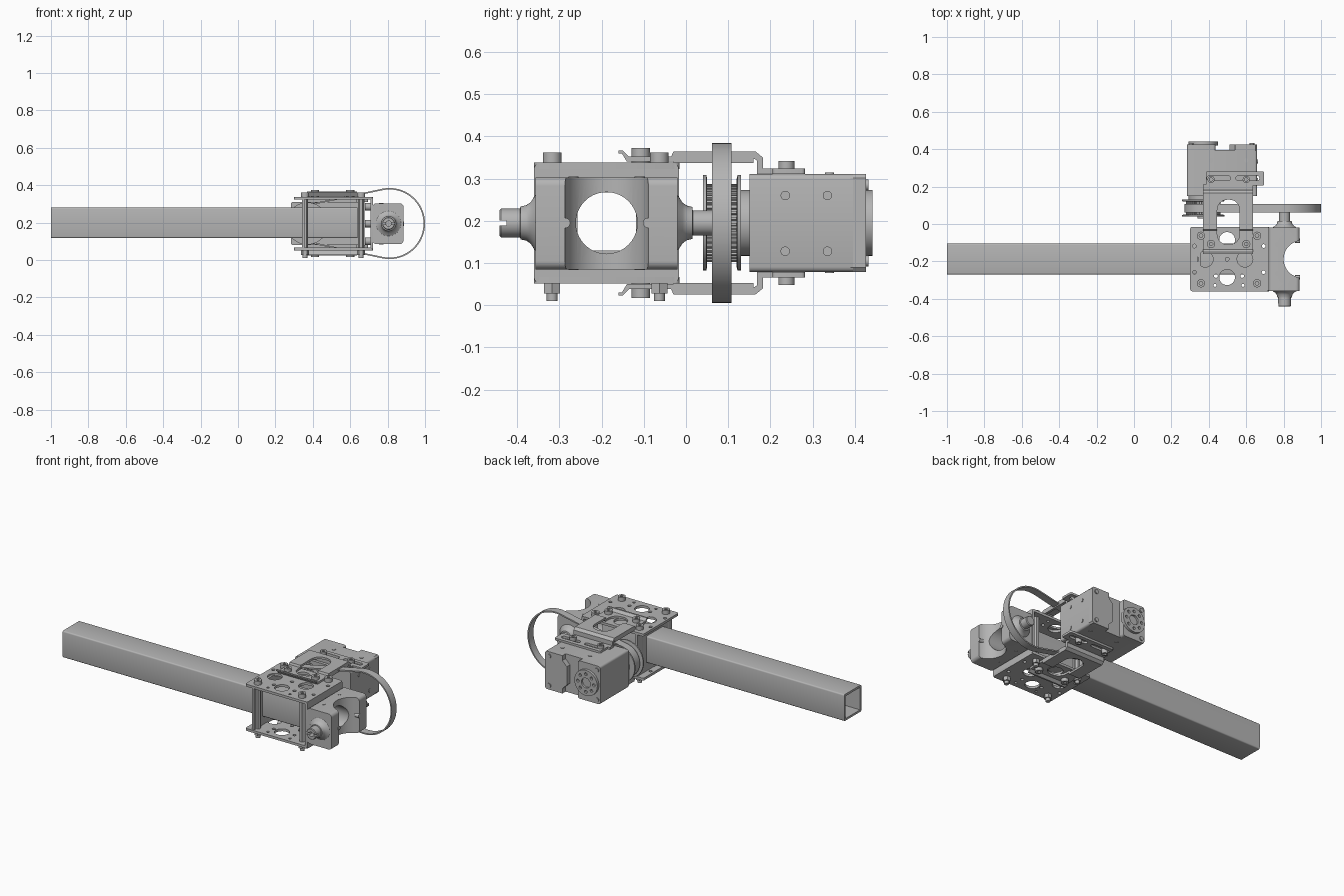
import bpy, bmesh
from math import sin, cos, pi, radians, asin

if "Cube" in bpy.data.objects:
    bpy.data.objects.remove(bpy.data.objects["Cube"])

ZC = 0.195          # horizontal symmetry plane
PX, PY = 0.508, -0.188   # centre of the plate stack

grey = bpy.data.materials.new("machined grey")
grey.use_nodes = True
grey.diffuse_color = (0.46, 0.46, 0.46, 1)
grey.node_tree.nodes["Principled BSDF"].inputs["Base Color"].default_value = grey.diffuse_color
parts = []


def finish(name, bm):
    bmesh.ops.recalc_face_normals(bm, faces=bm.faces)
    me = bpy.data.meshes.new(name)
    bm.to_mesh(me)
    bm.free()
    me.materials.append(grey)
    ob = bpy.data.objects.new(name, me)
    bpy.context.collection.objects.link(ob)
    parts.append(ob)
    return ob


def prism(name, pts, axis, lo, hi):
    """Extrude a 2D outline along an axis."""
    put = {"x": lambda a, b, t: (t, a, b), "y": lambda a, b, t: (a, t, b),
           "z": lambda a, b, t: (a, b, t)}[axis]
    bm = bmesh.new()
    low = [bm.verts.new(put(a, b, lo)) for a, b in pts]
    top = [bm.verts.new(put(a, b, hi)) for a, b in pts]
    bm.faces.new(low)
    bm.faces.new(top)
    n = len(pts)
    for i in range(n):
        j = (i + 1) % n
        bm.faces.new((low[i], low[j], top[j], top[i]))
    return finish(name, bm)


def circle(a, b, r, n=32):
    return [(a + r * cos(2 * pi * i / n), b + r * sin(2 * pi * i / n)) for i in range(n)]


def round_rect(a0, a1, b0, b1, r, n=6):
    pts = []
    for k, (a, b) in enumerate(((a1 - r, b1 - r), (a0 + r, b1 - r), (a0 + r, b0 + r), (a1 - r, b0 + r))):
        for i in range(n + 1):
            t = (k + i / n) * pi / 2
            pts.append((a + r * cos(t), b + r * sin(t)))
    return pts


def box(name, x0, x1, y0, y1, z0, z1):
    return prism(name, [(x0, y0), (x1, y0), (x1, y1), (x0, y1)], "z", z0, z1)


def rod(name, a, b, r, axis, lo, hi, n=24):
    return prism(name, circle(a, b, r, n), axis, lo, hi)


def lathe(name, x, z, profile, n=40):
    """Revolve (y, radius) points around an axis along y."""
    bm = bmesh.new()
    rings = [[bm.verts.new((a, y, b)) for a, b in circle(x, z, r, n)] for y, r in profile]
    for p, q in zip(rings, rings[1:]):
        for i in range(n):
            j = (i + 1) % n
            bm.faces.new((p[i], p[j], q[j], q[i]))
    bm.faces.new(rings[0])
    bm.faces.new(rings[-1])
    return finish(name, bm)


def cut(ob, *cutters):
    for c in cutters:
        mod = ob.modifiers.new("cut", "BOOLEAN")
        mod.operation, mod.solver, mod.object = "DIFFERENCE", "EXACT", c
        bpy.context.view_layer.objects.active = ob
        bpy.ops.object.modifier_apply(modifier=mod.name)
        parts.remove(c)
        bpy.data.objects.remove(c)


def zspan(s, a, b):
    """Heights a..b from the symmetry plane, on side s."""
    return sorted((ZC + s * a, ZC + s * b))


# Hollow square arm
arm = prism("arm_tube", round_rect(-0.27, -0.105, 0.117, 0.28, 0.008, 3), "x", -1, 0.64)
cut(arm, box("c", -1.1, 0.7, -0.257, -0.118, 0.13, 0.267))

for s, side in ((1, "upper"), (-1, "lower")):
    # Perforated clamp plate
    z0, z1 = zspan(s, 0.128, 0.143)
    plate = prism(side + "_plate", round_rect(0.3, 0.722, -0.36, -0.015, 0.012, 3), "z", z0, z1)
    holes = [(PX - 0.01, PY + 0.103, 0.042), (PX - 0.01, PY - 0.097, 0.042),
             (PX - 0.127, PY, 0.042), (PX + 0.085, PY, 0.042), (PX - 0.01, PY, 0.01)]
    for dx in (-1, 1):
        for dy in (-1, 1):
            holes += [(PX + dx * 0.07, PY + dy * 0.09, 0.01), (PX + dx * 0.185, PY + dy * 0.07, 0.01),
                      (PX + dx * 0.075, PY + dy * 0.14, 0.008)]
    cut(plate, *[rod("c", x, y, r, "z", 0, 0.4) for x, y, r in holes])

    # Stepped motor bracket with a long window
    steps = [(-0.16, 0.165), (-0.152, 0.165), (-0.14, 0.145), (-0.03, 0.145), (-0.02, 0.156),
             (0.155, 0.156), (0.168, 0.148), (0.168, 0.116), (0.21, 0.116),
             (0.21, 0.129), (0.182, 0.129), (0.182, 0.155), (0.165, 0.169),
             (-0.03, 0.169), (-0.035, 0.157), (-0.135, 0.157), (-0.15, 0.172), (-0.16, 0.172)]
    bracket = prism(side + "_bracket", [(y, ZC + s * h) for y, h in steps], "x", 0.37, 0.636)
    cut(bracket, prism("c", round_rect(0.445, 0.565, -0.11, 0.13, 0.055), "z", 0, 0.4))
    for x in (0.37, 0.622):
        box(side + "_bracket_rim", x, x + 0.014, -0.03, 0.16, *zspan(s, 0.142, 0.169))
    flange = prism(side + "_bracket_flange", round_rect(0.385, 0.695, 0.205, 0.282, 0.008, 3), "z", *zspan(s, 0.116, 0.129))
    cut(flange, *[prism("c", round_rect(x, x + 0.125, 0.232, 0.258, 0.0125), "z", 0, 0.4) for x in (0.39, 0.545)])

    # Bracket bolts: into the plate and into the motor
    for x in (0.412, 0.6):
        for y, lo, hi, r in ((-0.107, 0.14, 0.178, 0.022), (0.238, 0.11, 0.147, 0.019)):
            bolt = rod(side + "_bracket_bolt", x, y, r, "z", *zspan(s, lo, hi))
            cut(bolt, rod("c", x, y, 0.01, "z", *zspan(s, hi - 0.012, hi + 0.01), 6))
        rod(side + "_motor_screw", x, 0.34, 0.011, "z", *zspan(s, 0.11, 0.119))

# Through bolts with standoffs at the plate corners
for x in (0.358, 0.658):
    for y in (-0.317, -0.063):
        rod("standoff", x, y, 0.017, "z", 0.065, 0.325, 6)
        head = rod("corner_bolt_head", x, y, 0.022, "z", 0.337, 0.362)
        cut(head, rod("c", x, y, 0.01, "z", 0.35, 0.4, 6))
        rod("corner_nut", x, y, 0.022, "z", 0.028, 0.053, 6)
        rod("corner_bolt_end", x, y, 0.013, "z", 0.01, 0.03)

# Upright walls between the plates
rear_wall = box("inner_wall", 0.342, 0.356, -0.355, -0.02, 0.06, 0.33)
cut(rear_wall, box("c", 0.3, 0.4, -0.26, -0.115, 0.125, 0.272))
outer_wall = prism("outer_wall", round_rect(-0.36, -0.017, 0.052, 0.337, 0.015), "x", 0.708, 0.722)
cut(outer_wall, rod("c", PY, ZC, 0.073, "x", 0.6, 0.8, 40))
for y in (-0.29, -0.085):
    for z in (0.1, 0.195, 0.285):
        rod("wall_bolt", y, z, 0.02, "x", 0.68, 0.71)

# Wrist block with a vertical scoop and a cross bore
block = prism("wrist_block", round_rect(0.72, 0.885, 0.085, 0.303, 0.02), "y", -0.357, -0.02)
cut(block, rod("c", 0.9, PY, 0.1, "z", 0, 0.4, 48), rod("c", PY, ZC, 0.073, "x", 0.6, 1, 40))
for y in (-0.286, -0.09):
    rod("wrist_pin", y, ZC, 0.012, "x", 0.86, 0.888)
    for z in (0.298, 0.084):
        rod("wrist_hole_ring", 0.765, PY + (y - PY) * 0.8, 0.012, "z", z, z + 0.007)

# Flared shaft stubs either side of the wrist block
front_shaft = lathe("front_shaft", 0.805, ZC, [(-0.442, 0.03), (-0.438, 0.034), (-0.393, 0.034), (-0.392, 0.039),
                    (-0.378, 0.042), (-0.367, 0.05), (-0.36, 0.062), (-0.35, 0.075)])
cut(front_shaft, box("c", 0.7, 0.9, -0.46, -0.425, ZC - 0.006, ZC + 0.006),
    rod("c", 0.805, ZC, 0.014, "y", -0.46, -0.41))
lathe("rear_shaft", 0.805, ZC, [(-0.03, 0.075), (-0.017, 0.062), (-0.008, 0.048), (0.002, 0.041),
      (0.015, 0.038), (0.016, 0.03), (0.062, 0.03), (0.066, 0.026)])

# Drive belt: large loop on the right, small loop round the pulley
BX, SX, BR, SR = 0.81, 0.37, 0.19, 0.1


def belt_outline(off, n=40):
    a = pi / 2 + asin((BR - SR) / (BX - SX)) * 1.0
    a = pi - a if a < pi / 2 else a
    tilt = asin((BR - SR) / (BX - SX))
    a = pi / 2 + tilt
    big = [(BX + (BR - off) * cos(t), ZC + (BR - off) * sin(t)) for t in (-a + 2 * a * i / n for i in range(n + 1))]
    small = [(SX + (SR - off) * cos(t), ZC + (SR - off) * sin(t))
             for t in (a + (2 * pi - 2 * a) * i / n for i in range(n + 1))]
    return big + small


belt = prism("drive_belt", belt_outline(0), "y", 0.061, 0.108)
cut(belt, prism("c", belt_outline(0.008), "y", 0, 0.2))

# Toothed pulley with flanges
teeth = [(SX + r * cos(t), ZC + r * sin(t))
         for i in range(40) for r, t in ((0.085, i * pi / 20), (0.085, (i + .45) * pi / 20),
                                        (0.092, (i + .55) * pi / 20), (0.092, (i + .95) * pi / 20))]
prism("pulley_teeth", teeth, "y", 0.05, 0.122)
for y, d in ((0.05, -1), (0.12, 1)):
    lathe("pulley_flange", SX, ZC, [(y, 0.105), (y + d * 0.002, 0.113), (y + d * 0.01, 0.113), (y + d * 0.01, 0.095)])
rod("pulley_hub", SX, ZC, 0.03, "y", 0.03, 0.13)

# Motor body and its two raised rear covers
Z0, Z1 = 0.079, 0.311
prism("motor_body", round_rect(0.283, 0.658, Z0, Z1, 0.012, 3), "y", 0.15, 0.395)
prism("motor_gear_cover", round_rect(0.283, 0.435, Z0, Z1, 0.012, 3), "y", 0.39, 0.426)
c = 0.03
prism("motor_rear_cover", [(0.51 + c, Z0), (0.65, Z0), (0.658, Z0 + 0.01), (0.658, Z1 - 0.01), (0.65, Z1),
      (0.51 + c, Z1), (0.51 + c, Z1 - 0.03), (0.51, Z1 - 0.06), (0.51, Z0 + 0.06), (0.51 + c, Z0 + 0.03)], "y", 0.39, 0.426)
for y in (0.235, 0.335):
    for z in (0.128, 0.26):
        rod("motor_side_screw", y, z, 0.011, "x", 0.65, 0.662)
for x in (0.305, 0.63):
    for z in (0.105, 0.285):
        rod("motor_rear_screw", x, z, 0.013, "y", 0.42, 0.432)

# Output discs on the motor
rod("front_disc", SX, ZC, 0.078, "y", 0.128, 0.155, 40)
rear_disc = rod("rear_disc", SX, ZC, 0.078, "y", 0.42, 0.442, 40)
cut(rear_disc, rod("c", SX, ZC, 0.03, "y", 0.43, 0.46),
    *[rod("c", x, z, 0.009, "y", 0.43, 0.46, 12) for x, z in circle(SX, ZC, 0.054, 8)])

# Smooth round surfaces, keep sharp edges
bpy.ops.object.select_all(action="DESELECT")
for ob in parts:
    ob.select_set(True)
bpy.context.view_layer.objects.active = parts[0]
bpy.ops.object.shade_smooth_by_angle(angle=radians(32))
